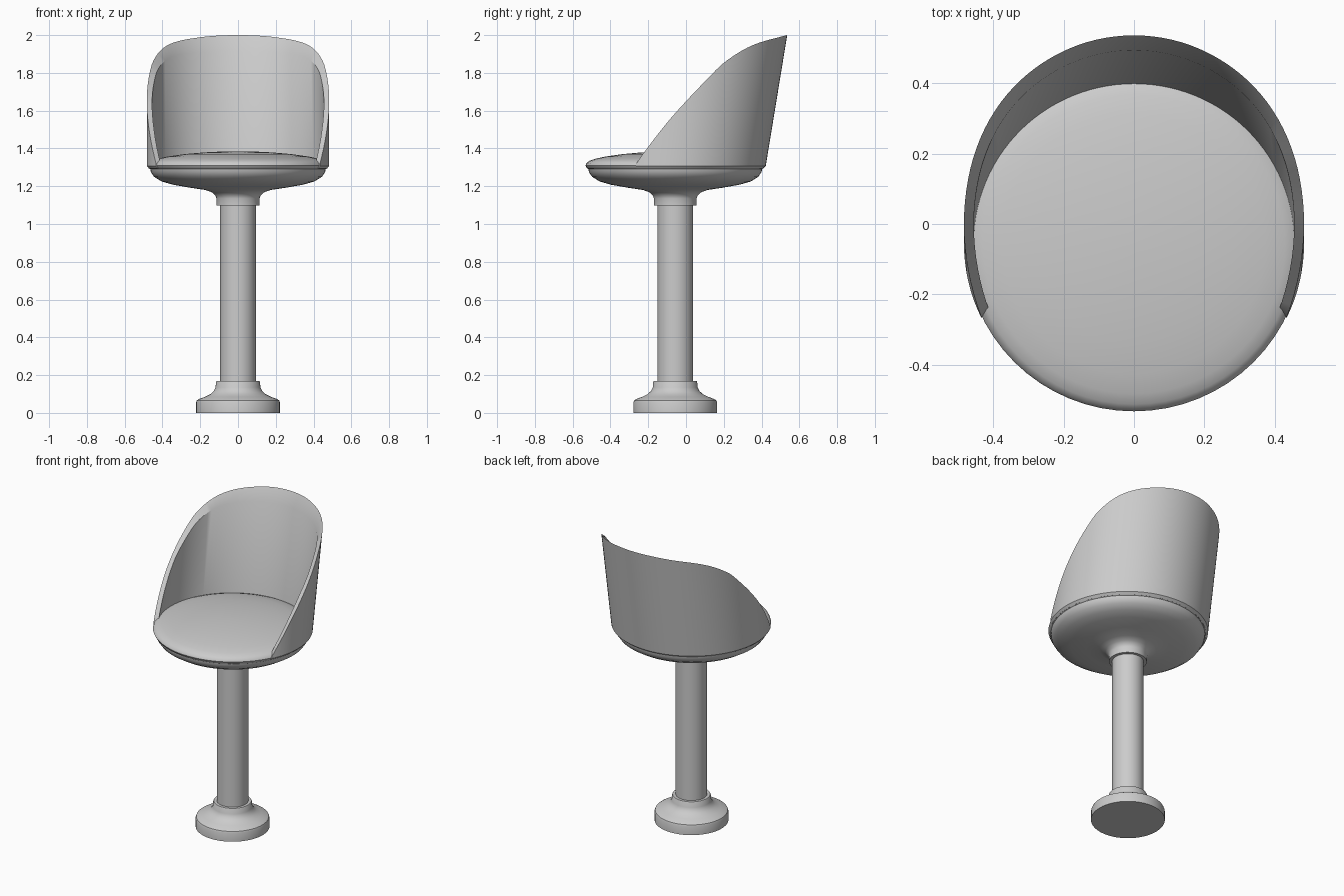
import bpy, bmesh, math

if "Cube" in bpy.data.objects:
    bpy.data.objects.remove(bpy.data.objects["Cube"])

CY = -0.057  # pedestal and seat axis


def finish(name, bm, angle=35):
    bmesh.ops.recalc_face_normals(bm, faces=bm.faces)
    me = bpy.data.meshes.new(name)
    bm.to_mesh(me)
    bm.free()
    ob = bpy.data.objects.new(name, me)
    bpy.context.collection.objects.link(ob)
    bpy.ops.object.select_all(action='DESELECT')
    ob.select_set(True)
    bpy.context.view_layer.objects.active = ob
    bpy.ops.object.shade_smooth_by_angle(angle=math.radians(angle))
    return ob


def lathe(name, profile, segs=48, sx=1.0):
    """Closed solid of revolution from (radius, z) points, bottom to top."""
    bm = bmesh.new()
    rings = []
    for r, z in profile:
        rings.append([bm.verts.new((sx * r * math.sin(2 * math.pi * i / segs),
                                    CY + r * math.cos(2 * math.pi * i / segs), z))
                      for i in range(segs)])
    for a, b in zip(rings, rings[1:]):
        for i in range(segs):
            j = (i + 1) % segs
            bm.faces.new((a[i], a[j], b[j], b[i]))
    bm.faces.new(rings[0])
    bm.faces.new(rings[-1])
    return finish(name, bm)


# Floor base, column and the bowl-shaped pan under the seat
lathe("base", [(.222, 0), (.222, .055), (.218, .066), (.205, .074), (.175, .085),
               (.145, .1), (.128, .116), (.119, .135), (.116, .165), (.113, .17)])
lathe("column", [(.095, .12), (.095, 1.14)], 32)
lathe("seat_pan", [(.113, 1.097), (.113, 1.135), (.118, 1.15), (.135, 1.167),
                   (.17, 1.18), (.25, 1.192), (.34, 1.208), (.4, 1.225),
                   (.44, 1.25), (.457, 1.275), (.46, 1.292)], 64, 1.01)

# Domed cushion
lathe("seat_cushion", [(.455, 1.288), (.467, 1.295), (.475, 1.31), (.47, 1.322), (.455, 1.334),
                       (.425, 1.345), (.37, 1.357), (.28, 1.37), (.18, 1.379),
                       (.08, 1.384), (.01, 1.385)], 64, 1.01)

# Rim height of the wraparound back: (degrees from rear centre, z)
RIM = [(0, 2.0), (25, 1.988), (51, 1.945), (69, 1.858), (80, 1.755), (90, 1.65),
       (100, 1.535), (114, 1.35), (116, 1.32)]


def rim_height(a):
    for k in range(len(RIM) - 1):
        (a0, z0), (a1, z1) = RIM[k], RIM[k + 1]
        if a <= a1:
            break

    def slope(i):
        if i == 0:
            return 0
        p, q = RIM[i - 1], RIM[min(i + 1, len(RIM) - 1)]
        return (q[1] - p[1]) / (q[0] - p[0])
    h = a1 - a0
    t = (a - a0) / h
    return ((2*t**3 - 3*t*t + 1) * z0 + (t**3 - 2*t*t + t) * h * slope(k)
            + (3*t*t - 2*t**3) * z1 + (t**3 - t*t) * h * slope(k + 1))


def shell_point(a, z, inset):
    return ((.483 - inset) * math.sin(a),
            CY + .164 * (z - 1.3) + (.478 - inset) * math.cos(a), z)


# Backrest shell: sheared cylinder wall with a bevelled, sloping rim
bm = bmesh.new()
N, END = 72, 116
sections = []
for i in range(N + 1):
    deg = -END + 2 * END * i / N
    a = math.radians(deg)
    top = rim_height(abs(deg))
    bevel = .006 + .08 * max(0, math.cos(a)) ** .8
    inner = max(top - bevel, 1.31)
    pts = [(1.293, .012), (1.307, 0), (top, 0), (inner, .028), (1.3, .028)]
    sections.append([bm.verts.new(shell_point(a, z, d)) for z, d in pts])
for s, t in zip(sections, sections[1:]):
    for k in range(5):
        m = (k + 1) % 5
        bm.faces.new((s[k], s[m], t[m], t[k]))
bm.faces.new(sections[0])
bm.faces.new(sections[-1])
finish("backrest", bm, 30)
